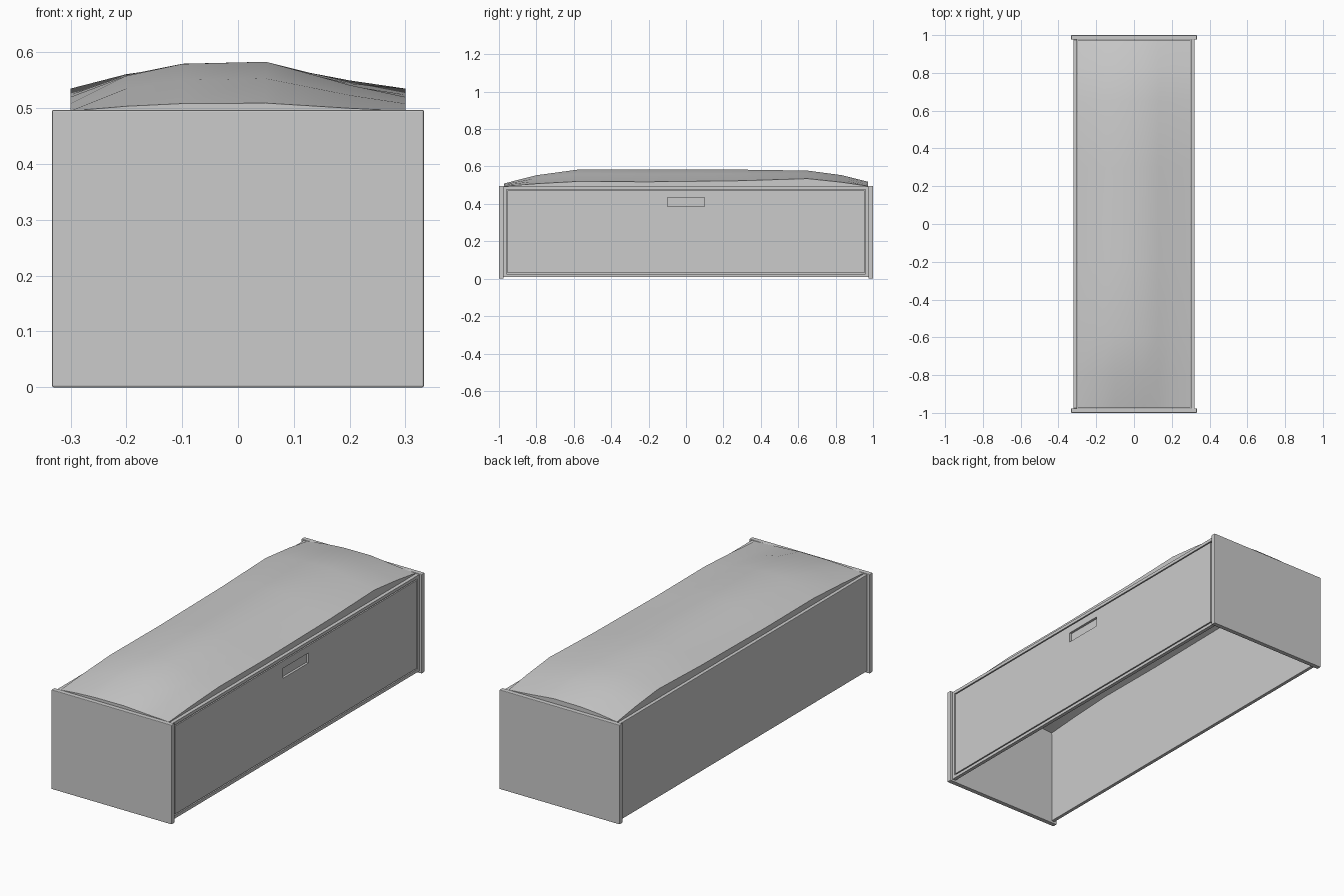
import bpy, bmesh

if "Cube" in bpy.data.objects:
    bpy.data.objects.remove(bpy.data.objects["Cube"])

grey = bpy.data.materials.new("light grey")
grey.use_nodes = True
grey.diffuse_color = (0.6, 0.6, 0.6, 1)
grey.node_tree.nodes["Principled BSDF"].inputs["Base Color"].default_value = (0.6, 0.6, 0.6, 1)


def finish(name, bm):
    bmesh.ops.recalc_face_normals(bm, faces=bm.faces)
    mesh = bpy.data.meshes.new(name)
    bm.to_mesh(mesh)
    bm.free()
    mesh.materials.append(grey)
    obj = bpy.data.objects.new(name, mesh)
    bpy.context.collection.objects.link(obj)
    return obj


def box_mesh(lo, hi):
    bm = bmesh.new()
    bmesh.ops.create_cube(bm, size=1)
    for v in bm.verts:
        v.co = [(a + b) / 2 + c * (b - a) for a, b, c in zip(lo, hi, v.co)]
    return bm


def add_bevel(obj, width):
    mod = obj.modifiers.new("soft edge", "BEVEL")
    mod.width = width
    mod.segments = 2


# End boards, standing slightly proud of the long sides
for name, y in (("front_end_board", -0.988), ("back_end_board", 0.988)):
    add_bevel(finish(name, box_mesh((-0.333, y - 0.012, 0), (0.333, y + 0.012, 0.497))), 0.003)

# Plain long side
add_bevel(finish("plain_side", box_mesh((-0.32, -0.976, 0.01), (-0.302, 0.976, 0.493))), 0.002)

# Drawer side: a groove is let in around the panel
bm = box_mesh((0.302, -0.976, 0.01), (0.32, 0.976, 0.493))
bm.normal_update()
face = max(bm.faces, key=lambda f: f.normal.x)
bmesh.ops.inset_region(bm, faces=[face], thickness=0.022)
bmesh.ops.inset_region(bm, faces=[face], thickness=0.0005, depth=-0.009)
bmesh.ops.inset_region(bm, faces=[face], thickness=0.007)
bmesh.ops.inset_region(bm, faces=[face], thickness=0.0005, depth=0.009)
drawer = finish("drawer_side", bm)

# Recessed finger pull, cut into the panel
cutter = finish("pull_cutter", box_mesh((0.308, -0.1, 0.385), (0.35, 0.1, 0.435)))
cutter.hide_render = True
mod = drawer.modifiers.new("finger pull", "BOOLEAN")
mod.object = cutter
mod.solver = "EXACT"
bpy.context.view_layer.objects.active = drawer
bpy.ops.object.modifier_apply(modifier=mod.name)
bpy.data.objects.remove(cutter)

# Domed cushion: crown across x, edge and centre heights along y
crown = [(-0.3, 0), (-0.2, 0.6), (-0.1, 0.94), (0.05, 1), (0.13, 0.65), (0.2, 0.34), (0.3, 0)]
spine = [(-0.974, -0.003, 0.011), (-0.8, 0.01, 0.055), (-0.58, 0.022, 0.085),
         (-0.2, 0.02, 0.085), (0.3, 0.026, 0.085), (0.65, 0.037, 0.08),
         (0.83, 0.018, 0.056), (0.974, -0.003, 0.02)]
bm = bmesh.new()
rows = [[bm.verts.new((x, y, 0.498 + edge + (mid - edge) * p)) for x, p in crown]
        for y, edge, mid in spine]
for a, b in zip(rows, rows[1:]):
    for i in range(len(crown) - 1):
        bm.faces.new((a[i], a[i + 1], b[i + 1], b[i]))

# Cushion skirt, dropping inside the box
rim = bmesh.ops.extrude_edge_only(bm, edges=[e for e in bm.edges if e.is_boundary])
for v in rim["geom"]:
    if isinstance(v, bmesh.types.BMVert):
        v.co.z = 0.488
cushion = finish("cushion", bm)
top = cushion.data.polygons[0]
if top.normal.z < 0:
    cushion.data.flip_normals()
bpy.ops.object.select_all(action="DESELECT")
cushion.select_set(True)
bpy.context.view_layer.objects.active = cushion
bpy.ops.object.shade_smooth_by_angle(angle=0.7)
